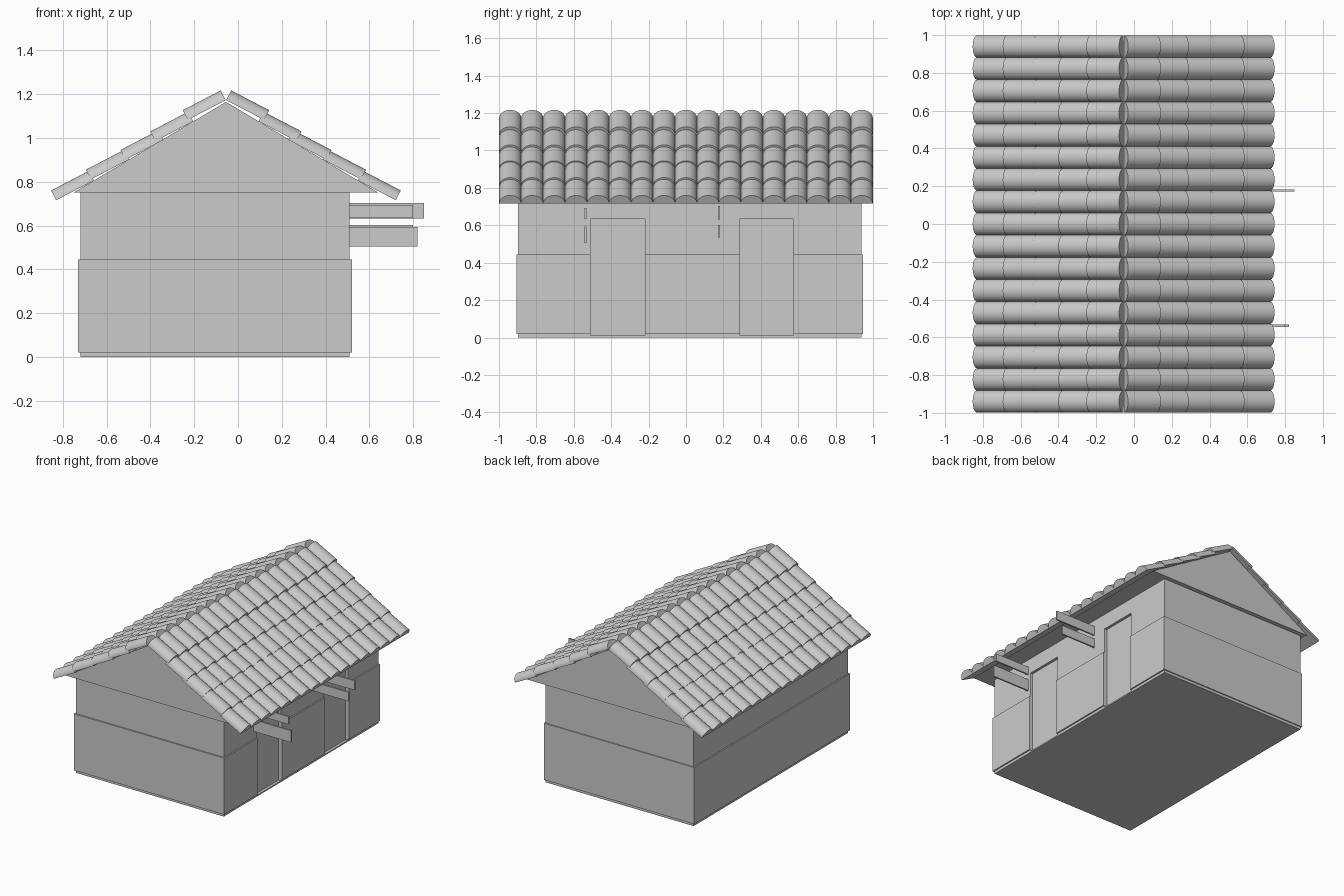
import bpy, bmesh, math
from mathutils import Vector

cube = bpy.data.objects.get("Cube")
if cube:
    bpy.data.objects.remove(cube, do_unlink=True)

grey = bpy.data.materials.new("plain_grey")
grey.use_nodes = True
GREY = (0.6, 0.6, 0.6, 1)
grey.diffuse_color = GREY
grey.node_tree.nodes["Principled BSDF"].inputs["Base Color"].default_value = GREY

RIDGE_X = -0.055


def add_object(name, mesh):
    mesh.materials.append(grey)
    ob = bpy.data.objects.new(name, mesh)
    bpy.context.collection.objects.link(ob)
    return ob


def prism(name, outline, direction):
    """Closed solid made by sweeping a flat outline along a direction."""
    bm = bmesh.new()
    face = bm.faces.new([bm.verts.new(p) for p in outline])
    swept = bmesh.ops.extrude_face_region(bm, geom=[face], use_keep_orig=True)
    moved = [g for g in swept["geom"] if isinstance(g, bmesh.types.BMVert)]
    bmesh.ops.translate(bm, verts=moved, vec=Vector(direction))
    bmesh.ops.recalc_face_normals(bm, faces=bm.faces)
    mesh = bpy.data.meshes.new(name)
    bm.to_mesh(mesh)
    bm.free()
    return add_object(name, mesh)


def box(name, x, y, z):
    outline = [(x[0], y[0], z[0]), (x[1], y[0], z[0]),
               (x[1], y[1], z[0]), (x[0], y[1], z[0])]
    return prism(name, outline, (0, 0, z[1] - z[0]))


def activate(ob):
    bpy.ops.object.select_all(action='DESELECT')
    ob.select_set(True)
    bpy.context.view_layer.objects.active = ob


# Walls and the slightly thicker lower band
walls = box("walls", (-0.72, 0.51), (-0.897, 0.937), (0, 0.75))
band = box("lower_wall_band", (-0.73, 0.52), (-0.907, 0.945), (0.02, 0.445))

# Two recessed doorways in the long side
for y in ((-0.51, -0.22), (0.29, 0.575)):
    cutter = box("doorway_cutter", (0.49, 0.6), y, (0.01, 0.635))
    cutter.hide_render = True
    for ob in (walls, band):
        mod = ob.modifiers.new("doorway", 'BOOLEAN')
        mod.operation = 'DIFFERENCE'
        mod.solver = 'EXACT'
        mod.object = cutter
        activate(ob)
        bpy.ops.object.modifier_apply(modifier=mod.name)
    bpy.data.objects.remove(cutter, do_unlink=True)

# Solid gable roof body
HALF = 0.697
prism("gable_roof_body",
      [(RIDGE_X - HALF, -0.97, 0.75), (RIDGE_X + HALF, -0.97, 0.75),
       (RIDGE_X, -0.97, 1.165)], (0, 1.94, 0))

# Half-round roof tiles: five overlapping courses on each slope
TILE_H, TILE_W, TILE_L, PITCH, COUNT = 0.05, 0.118, 0.195, 0.1175, 17
SLOPE = math.radians(27.5)
STEPS = 16
arc = [(0, TILE_W / 2 * math.cos(math.pi * i / STEPS),
        TILE_H * math.sin(math.pi * i / STEPS)) for i in range(STEPS + 1)]
# Lower end of each course: distance from the ridge, height
courses = [(0.799, 0.76), (0.64, 0.855), (0.482, 0.945), (0.345, 1.03), (0.197, 1.127)]
for side, label in ((1, "left"), (-1, "right")):
    for n, (dist, height) in enumerate(courses):
        row = prism(f"{label}_tile_course_{n + 1}", arc, (-TILE_L, 0, 0))
        row.rotation_euler = (0, SLOPE, 0 if side > 0 else math.pi)
        row.location = (RIDGE_X + side * (dist - TILE_H * math.sin(SLOPE)),
                        -side * PITCH * (COUNT - 1) / 2,
                        height - TILE_H * math.cos(SLOPE))
        arr = row.modifiers.new("tiles", 'ARRAY')
        arr.count = COUNT
        arr.use_relative_offset = False
        arr.use_constant_offset = True
        arr.constant_offset_displace = (0, PITCH, 0)
        activate(row)
        bpy.ops.object.modifier_apply(modifier=arr.name)
        bpy.ops.object.shade_smooth_by_angle(angle=math.radians(35))

# Thin hanging boards sticking out beside the doors
for name, y, reach, z in (("front_upper_board", -0.538, 0.80, (0.635, 0.693)),
                          ("front_lower_board", -0.538, 0.82, (0.505, 0.593)),
                          ("back_upper_board", 0.177, 0.85, (0.632, 0.702)),
                          ("back_lower_board", 0.177, 0.80, (0.535, 0.602))):
    box(name, (0.505, reach), (y - 0.006, y + 0.006), z)
